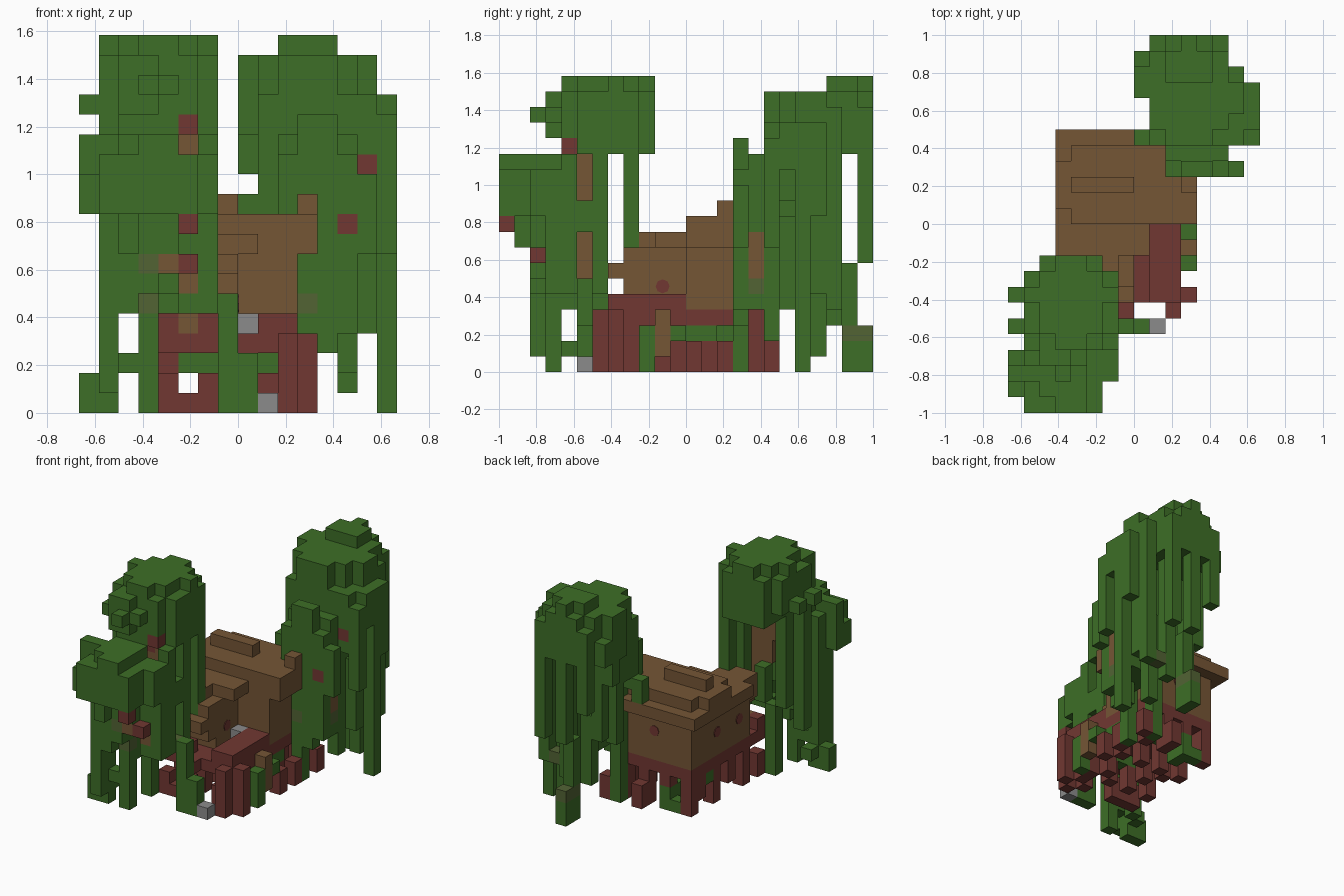
import bpy
import bmesh
from mathutils import Matrix, Vector

UNIT = 1 / 12  # edge length of one block

if "Cube" in bpy.data.objects:
    bpy.data.objects.remove(bpy.data.objects["Cube"], do_unlink=True)


def make_material(name, red, green, blue):
    material = bpy.data.materials.new(name)
    material.use_nodes = True
    colour = (red, green, blue, 1)
    material.diffuse_color = colour
    shader = next(n for n in material.node_tree.nodes if n.type == "BSDF_PRINCIPLED")
    shader.inputs["Base Color"].default_value = colour
    shader.inputs["Roughness"].default_value = 0.9
    return material


leaf_green = make_material("leaf green", .047, .158, .02)
timber_brown = make_material("timber brown", .178, .092, .036)
root_red = make_material("root red", .165, .039, .032)
stone_grey = make_material("stone grey", .26, .26, .26)
moss_olive = make_material("moss olive", .085, .125, .034)

cells = {}      # block position -> part name; later parts replace earlier ones
materials = {}  # part name -> material


def blocks(part, material, boxes):
    """Fill boxes given as x range, y range, z range in block units."""
    materials[part] = material
    for x0, x1, y0, y1, z0, z1 in boxes:
        for x in range(x0, x1):
            for y in range(y0, y1):
                for z in range(z0, z1):
                    cells[x, y, z] = part


def hang(part, material, strands):
    """Single-block strands given as x, y, bottom, top."""
    blocks(part, material, [(x, x + 1, y, y + 1, low, high) for x, y, low, high in strands])


# Cabin: walls, then the overhanging stepped roof and its lower front porch
blocks("cabin_walls", timber_brown, [
    (-4, 3, 0, 5, 4, 8),
    (-4, 0, -3, 0, 4, 8),
])
blocks("cabin_roof", timber_brown, [
    (-5, 4, 0, 6, 8, 9),
    (-4, 4, 0, 5, 9, 10),
    (-5, -4, 1, 4, 9, 10),
    (-4, 0, 2, 3, 10, 11),
    (3, 4, 2, 3, 10, 11),
])
blocks("porch_roof", timber_brown, [
    (-5, 1, -2, 0, 8, 9),
    (-4, 0, -4, -2, 7, 8),
    (-4, -1, -4, -2, 8, 9),
    (-3, 0, -5, -3, 6, 7),
    (-2, 0, -4, -3, 5, 6),
])

# Platform and the tangle of stilt roots under it
blocks("platform", root_red, [
    (-4, 3, -4, 5, 3, 4),
    (1, 3, -5, 0, 4, 5),
    (0, 4, -5, -4, 3, 4),
    (-4, -1, -5, -4, 3, 5),
    (2, 3, -6, -5, 3, 4),
    (-1, 0, -6, -4, 3, 4),
])
hang("stilt_roots", root_red, [
    (x, y, 0, 3) for x in (-4, -2, 0, 2) for y in (-3, 1, 4)
])
hang("outer_roots", root_red, [
    (3, -5, 0, 3), (3, 0, 0, 2), (3, 2, 0, 2), (3, 5, 0, 2),
    (1, -5, 0, 2), (2, -6, 0, 3), (-4, -5, 0, 2), (-2, -5, 0, 2),
    (-3, -5, 0, 1), (-4, -1, 1, 3), (-4, 3, 1, 3), (0, 5, 0, 2),
    (1, -2, 0, 2), (-2, -1, 0, 2), (2, -4, 0, 3),
])
blocks("porch_post", timber_brown, [(3, 4, -2, -1, 1, 4)])

# Low undergrowth between the roots
blocks("undergrowth", leaf_green, [
    (-3, 3, -3, -2, 2, 3),
    (-1, 0, -7, -6, 0, 6),
    (0, 1, -7, -6, 0, 3),
    (-4, -1, -7, -6, 5, 6),
    (3, 4, -3, -2, 0, 3),
    (3, 4, -1, 0, 2, 3),
    (2, 3, -1, 2, 2, 3),
    (-4, 1, 2, 3, 2, 3),
    (-3, -1, 4, 5, 0, 1),
    (-2, -1, 3, 5, 0, 2),
])

# Tall tree at the back: ragged crown, then its body and hanging vines
blocks("back_tree_crown", leaf_green, [
    (2, 5, 9, 11, 18, 19),
    (3, 4, 11, 12, 18, 19),
    (2, 5, 5, 12, 15, 18),
    (1, 6, 6, 11, 14, 18),
    (1, 6, 11, 12, 14, 17),
    (0, 6, 8, 10, 14, 18),
    (0, 1, 10, 11, 14, 16),
    (6, 7, 7, 9, 14, 18),
    (6, 7, 9, 10, 13, 17),
    (1, 7, 5, 8, 11, 16),
    (7, 8, 5, 6, 12, 15),
    (7, 8, 6, 9, 13, 16),
    (2, 6, 4, 5, 10, 14),
    (3, 5, 3, 4, 11, 15),
    (2, 6, 3, 4, 10, 13),
    (6, 7, 3, 4, 8, 12),
    (0, 1, 5, 6, 9, 11),
    (1, 2, 5, 6, 10, 12),
])
blocks("back_tree_body", leaf_green, [
    (3, 6, 4, 8, 8, 12),
    (4, 6, 3, 7, 4, 10),
    (5, 7, 6, 8, 4, 10),
    (2, 4, 6, 8, 8, 14),
])
hang("back_tree_vines", leaf_green, [
    (7, 7, 0, 14), (7, 5, 8, 14), (7, 8, 10, 14), (5, 8, 1, 9),
    (6, 8, 5, 14), (4, 3, 3, 10), (3, 3, 0, 10), (2, 5, 0, 10),
    (6, 9, 4, 14), (0, 9, 12, 14), (1, 11, 10, 15), (3, 11, 7, 15),
    (5, 11, 7, 15), (1, 9, 7, 15), (4, 9, 3, 14), (3, 10, 0, 7),
    (1, 7, 6, 13), (3, 11, 0, 2), (2, 9, 3, 9), (5, 5, 2, 5),
])

# Tall tree at the front
blocks("front_tree_crown", leaf_green, [
    (-6, -2, -7, -3, 14, 19),
    (-7, -1, -5, -4, 17, 19),
    (-5, -3, -8, -2, 17, 19),
    (-7, -2, -7, -3, 15, 18),
    (-2, -1, -7, -3, 14, 18),
    (-6, -2, -3, -2, 14, 18),
    (-6, -2, -8, -7, 14, 18),
    (-6, -4, -9, -8, 15, 18),
    (-4, -3, -9, -8, 16, 17),
    (-5, -4, -10, -9, 16, 17),
    (-8, -7, -5, -4, 15, 16),
    (-8, -7, -7, -6, 15, 16),
])
# Shorter tree in front of it
blocks("small_tree_crown", leaf_green, [
    (-6, -3, -11, -8, 10, 14),
    (-5, -3, -12, -11, 11, 14),
    (-7, -2, -12, -8, 10, 13),
    (-7, -6, -10, -9, 10, 14),
    (-8, -7, -11, -9, 10, 12),
    (-8, -7, -10, -9, 12, 14),
    (-2, -1, -10, -8, 10, 13),
    (-5, -3, -10, -7, 7, 10),
    (-3, -1, -9, -7, 5, 10),
])
hang("front_tree_vines", leaf_green, [
    (-2, -4, 7, 14), (-6, -6, 6, 15), (-5, -6, 0, 6), (-2, -6, 5, 15),
    (-7, -9, 0, 11), (-8, -9, 0, 2), (-7, -8, 1, 2), (-5, -9, 0, 8),
    (-6, -9, 2, 3), (-6, -10, 5, 11), (-7, -10, 1, 10), (-6, -8, 5, 10),
    (-2, -9, 5, 11), (-5, -10, 6, 10), (-6, -11, 8, 10), (-2, -7, 9, 11),
    (-7, -7, 4, 15), (-5, -8, 4, 12), (-4, -6, 6, 9), (-2, -8, 10, 14),
])

# Exposed trunks, bark and moss among the leaves
hang("front_tree_trunk", timber_brown, [
    (-3, -7, 6, 14), (-4, -7, 9, 13), (-5, -7, 11, 13), (-4, -10, 7, 8),
    (-3, -9, 6, 7), (-3, -5, 4, 5), (5, 4, 6, 9),
])
hang("trunk_knots", root_red, [
    (-3, -8, 14, 15), (-3, -12, 9, 10), (-3, -10, 7, 8), (-4, -7, 13, 14),
    (-5, -7, 13, 14), (6, 5, 12, 13), (5, 3, 9, 10), (3, 7, 12, 13),
    (2, 7, 11, 12),
])
hang("moss_patches", moss_olive, [
    (-5, -9, 5, 6), (-5, -10, 7, 8), (-2, -7, 5, 6), (3, 3, 5, 6),
    (5, 4, 5, 6), (3, 11, 2, 3), (3, 10, 2, 3), (5, 9, 4, 5),
])
hang("stones", stone_grey, [(1, -7, 0, 1), (0, -1, 4, 5)])

# Turn the block layout into one outer skin per part
DIRECTIONS = [Vector(d) for d in ((1, 0, 0), (-1, 0, 0), (0, 1, 0), (0, -1, 0), (0, 0, 1), (0, 0, -1))]


def build_part(part):
    mesh = bmesh.new()
    for cell, owner in cells.items():
        if owner != part:
            continue
        centre = Vector(cell) + Vector((.5, .5, .5))
        for normal in DIRECTIONS:
            if tuple(int(c + n) for c, n in zip(cell, normal)) in cells:
                continue
            side = Vector((normal.y, normal.z, normal.x))
            up = normal.cross(side)
            middle = centre + normal / 2
            corners = [middle + (side * a + up * b) / 2
                       for a, b in ((-1, -1), (1, -1), (1, 1), (-1, 1))]
            mesh.faces.new([mesh.verts.new(corner * UNIT) for corner in corners])
    bmesh.ops.remove_doubles(mesh, verts=mesh.verts, dist=UNIT / 100)
    add_object(part, mesh, materials[part])


def add_object(name, mesh, material):
    data = bpy.data.meshes.new(name)
    mesh.to_mesh(data)
    mesh.free()
    data.materials.append(material)
    bpy.context.collection.objects.link(bpy.data.objects.new(name, data))


for part_name in materials:
    build_part(part_name)


# Small round windows set on the cabin walls
def round_window(name, position, axis):
    mesh = bmesh.new()
    turn = Vector((0, 0, 1)).rotation_difference(Vector(axis)).to_matrix().to_4x4()
    place = Matrix.Translation(Vector(position) * UNIT) @ turn
    bmesh.ops.create_cone(mesh, cap_ends=True, segments=8, radius1=UNIT * .45,
                          radius2=UNIT * .45, depth=UNIT / 10, matrix=place)
    add_object(name, mesh, root_red)


round_window("back_window", (-.5, 5, 6.5), (0, 1, 0))
round_window("side_window_rear", (-4, 1.5, 6), (-1, 0, 0))
round_window("side_window_front", (-4, -1.5, 6), (-1, 0, 0))
round_window("porch_window", (0, -1.5, 5.5), (1, 0, 0))
